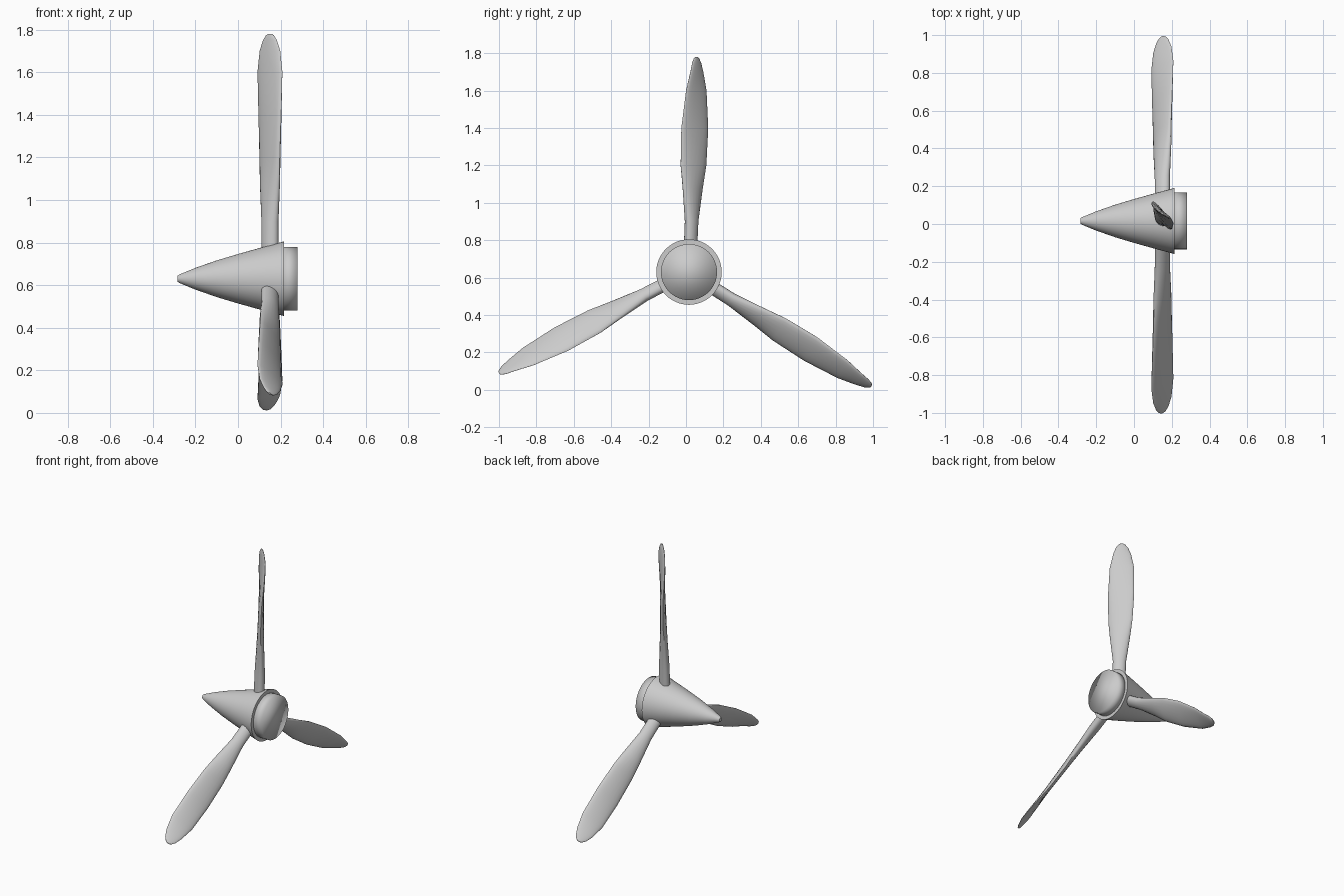
import bpy
import bmesh
from math import sin, cos, pi, radians
from mathutils import Vector

cube = bpy.data.objects.get("Cube")
if cube:
    bpy.data.objects.remove(cube, do_unlink=True)

HUB = Vector((0, 0.016, 0.63))

grey = bpy.data.materials.new("light grey")
grey.use_nodes = True
grey.diffuse_color = (0.6, 0.6, 0.6, 1)
grey.node_tree.nodes["Principled BSDF"].inputs["Base Color"].default_value = (0.6, 0.6, 0.6, 1)


def loft(name, rings):
    """Skin a row of closed rings, cap both ends and place the part at the hub."""
    bm = bmesh.new()
    loops = [[bm.verts.new(p) for p in ring] for ring in rings]
    n = len(loops[0])
    for a, b in zip(loops, loops[1:]):
        for i in range(n):
            j = (i + 1) % n
            bm.faces.new((a[i], a[j], b[j], b[i]))
    bm.faces.new(loops[0])
    bm.faces.new(loops[-1])
    bmesh.ops.recalc_face_normals(bm, faces=bm.faces)
    for f in bm.faces:
        f.smooth = True
    mesh = bpy.data.meshes.new(name)
    bm.to_mesh(mesh)
    bm.free()
    mesh.materials.append(grey)
    obj = bpy.data.objects.new(name, mesh)
    obj.location = HUB
    bpy.context.collection.objects.link(obj)
    return obj


def circle(x, r, n=48):
    return [(x, r * cos(2 * pi * i / n), r * sin(2 * pi * i / n)) for i in range(n)]


def section(height, offset, chord, thick, angle, n=20):
    """Twisted oval blade section at a distance from the hub axis."""
    a = radians(angle)
    along, across = Vector((sin(a), -cos(a), 0)), Vector((cos(a), sin(a), 0))
    centre = Vector((0.15, offset, height))
    return [centre + along * chord / 2 * cos(2 * pi * i / n)
            + across * thick / 2 * sin(2 * pi * i / n) for i in range(n)]


def sharpen(obj):
    bpy.ops.object.select_all(action='DESELECT')
    obj.select_set(True)
    bpy.context.view_layer.objects.active = obj
    bpy.ops.object.shade_smooth_by_angle(angle=radians(40))


# Pointed nose cone
nose = [(-0.284, 0.014), (-0.275, 0.02), (-0.2, 0.051), (-0.1, 0.086),
        (0, 0.116), (0.1, 0.144), (0.215, 0.175)]
sharpen(loft("nose_cone", [circle(x, r) for x, r in nose]))

# Round plate behind the cone, with a softly shaded rim
loft("back_plate", [circle(0.2, 0.15), circle(0.28, 0.15)])

# Three blades: height, sideways offset, chord, thickness, twist
stations = [
    (0.08, 0.006, 0.085, 0.066, 60),
    (0.27, 0.014, 0.088, 0.065, 55),
    (0.45, 0.02, 0.135, 0.05, 40),
    (0.57, 0.024, 0.165, 0.042, 34),
    (0.77, 0.031, 0.178, 0.034, 36),
    (0.97, 0.039, 0.16, 0.026, 47),
    (1.07, 0.042, 0.118, 0.02, 55),
    (1.12, 0.041, 0.08, 0.016, 55),
    (1.143, 0.04, 0.045, 0.012, 55),
    (1.15, 0.04, 0.02, 0.008, 55),
]
for name, turn in (("top_blade", 0), ("front_blade", 120), ("back_blade", -120)):
    blade = loft(name, [section(*s) for s in stations])
    blade.rotation_euler.x = radians(turn)
    sharpen(blade)
